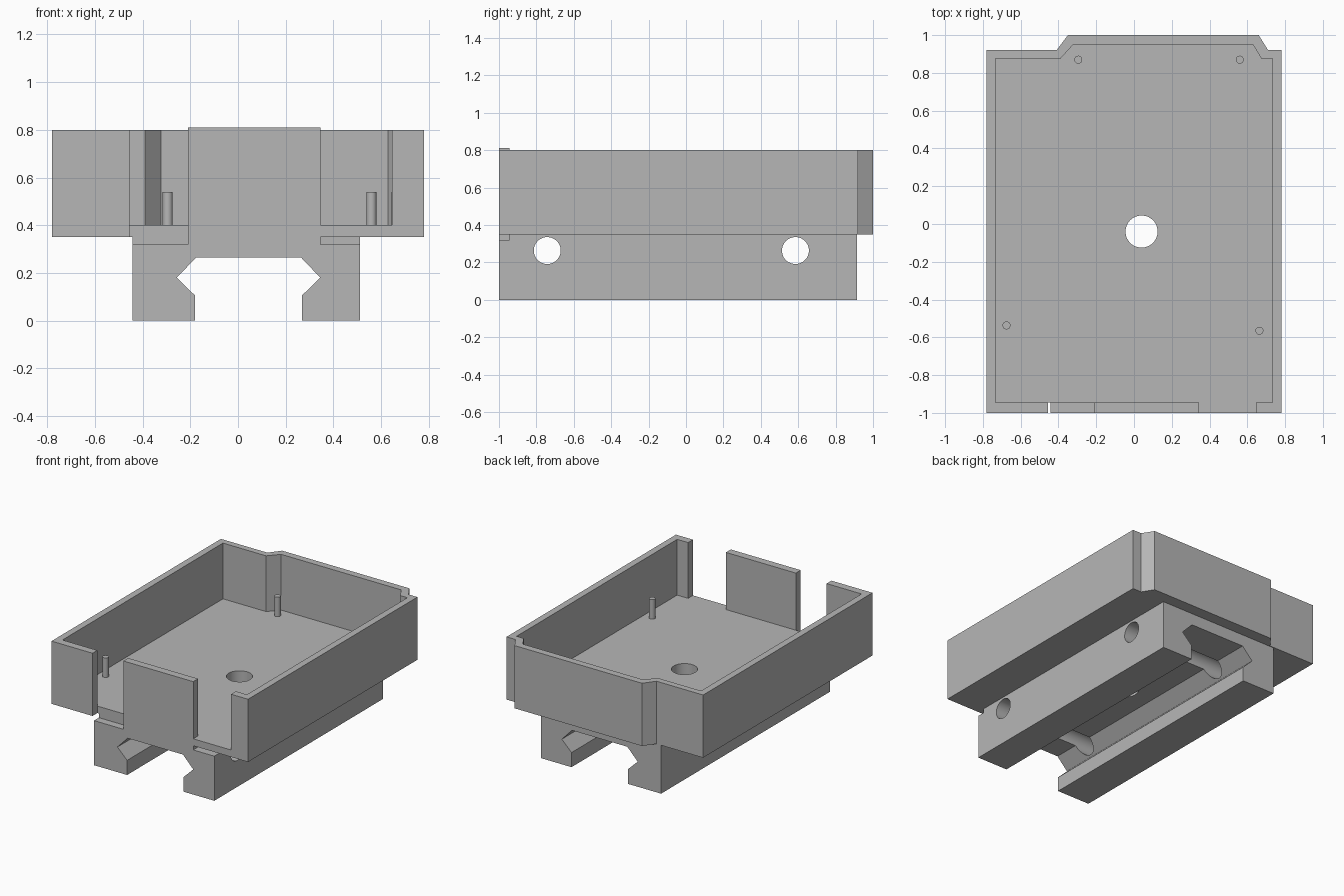
import bpy, bmesh, math
from mathutils import Matrix, Vector

if "Cube" in bpy.data.objects:
    bpy.data.objects.remove(bpy.data.objects["Cube"], do_unlink=True)

grey = bpy.data.materials.new("plain_grey")
grey.use_nodes = True
colour = (0.47, 0.47, 0.47, 1)
grey.diffuse_color = colour
grey.node_tree.nodes["Principled BSDF"].inputs["Base Color"].default_value = colour


def finish(name, bm):
    bmesh.ops.recalc_face_normals(bm, faces=bm.faces)
    mesh = bpy.data.meshes.new(name)
    bm.to_mesh(mesh)
    bm.free()
    mesh.materials.append(grey)
    ob = bpy.data.objects.new(name, mesh)
    bpy.context.scene.collection.objects.link(ob)
    return ob


def extrude(name, points, move):
    """Solid made by sweeping a closed outline along a vector."""
    bm = bmesh.new()
    face = bm.faces.new([bm.verts.new(p) for p in points])
    swept = bmesh.ops.extrude_face_region(bm, geom=[face])["geom"]
    verts = [g for g in swept if isinstance(g, bmesh.types.BMVert)]
    bmesh.ops.translate(bm, verts=verts, vec=Vector(move))
    return finish(name, bm)


def block(name, x, y, z):
    outline = [(x[0], y[0], z[0]), (x[1], y[0], z[0]),
               (x[1], y[1], z[0]), (x[0], y[1], z[0])]
    return extrude(name, outline, (0, 0, z[1] - z[0]))


def cylinder(name, centre, radius, length, sides=48, along_x=False):
    bm = bmesh.new()
    turn = Matrix.Rotation(math.pi / 2, 4, 'Y') if along_x else Matrix()
    bmesh.ops.create_cone(bm, cap_ends=True, segments=sides, radius1=radius,
                          radius2=radius, depth=length,
                          matrix=Matrix.Translation(centre) @ turn)
    return finish(name, bm)


def combine(target, tool, operation):
    """Apply a boolean and discard the tool."""
    mod = target.modifiers.new("combine", 'BOOLEAN')
    mod.operation, mod.solver, mod.object = operation, 'EXACT', tool
    tool.hide_render = True
    bpy.context.view_layer.update()
    deps = bpy.context.evaluated_depsgraph_get()
    result = bpy.data.meshes.new_from_object(target.evaluated_get(deps))
    target.modifiers.clear()
    target.data = result
    bpy.data.objects.remove(tool, do_unlink=True)


def smooth(ob):
    bpy.ops.object.select_all(action='DESELECT')
    ob.select_set(True)
    bpy.context.view_layer.objects.active = ob
    bpy.ops.object.shade_smooth_by_angle(angle=math.radians(30))


FRONT, INNER = -1.0, -0.945
UNDER, FLOOR, RIM = 0.35, 0.40, 0.80

# Open tray with a stepped back wall
outer = [(-0.78, FRONT), (0.78, FRONT), (0.78, 0.92), (0.71, 0.92),
         (0.66, 1.0), (-0.35, 1.0), (-0.41, 0.92), (-0.78, 0.92)]
inner = [(-0.732, INNER), (0.732, INNER), (0.732, 0.875), (0.675, 0.875),
         (0.63, 0.95), (-0.322, 0.95), (-0.39, 0.875), (-0.732, 0.875)]
body = extrude("enclosure_body", [(x, y, UNDER) for x, y in outer],
               (0, 0, RIM - UNDER))
combine(body, extrude("cavity", [(x, y, FLOOR) for x, y in inner], (0, 0, 1)),
        'DIFFERENCE')

# Rail with a notched channel, fused under the tray
rail = [(-0.443, 0), (-0.18, 0), (-0.18, 0.105), (-0.257, 0.18),
        (-0.175, 0.265), (0.264, 0.265), (0.345, 0.18), (0.268, 0.105),
        (0.268, 0), (0.512, 0), (0.512, 0.37), (-0.443, 0.37)]
combine(body, extrude("rail", [(x, FRONT, z) for x, z in rail],
                      (0, 0.915 - FRONT, 0)), 'UNION')

# Openings in the front wall, leaving a taller panel between them
combine(body, block("front_opening", (-0.455, 0.645), (-1.1, INNER),
                    (FLOOR, 1)), 'DIFFERENCE')
combine(body, block("front_panel", (-0.21, 0.345), (FRONT, INNER),
                    (0.37, 0.81)), 'UNION')
combine(body, block("right_notch", (-0.455, -0.21), (-1.1, INNER),
                    (0.32, 0.6)), 'DIFFERENCE')
combine(body, block("left_slot", (0.345, 0.6), (-1.1, INNER),
                    (0.32, UNDER)), 'DIFFERENCE')

# Round holes: one through the floor, two across the rail
combine(body, cylinder("floor_hole", (0.04, -0.04, 0.4), 0.085, 1),
        'DIFFERENCE')
for y in (-0.742, 0.585):
    combine(body, cylinder("cross_hole", (0, y, 0.263), 0.072, 2,
                           along_x=True), 'DIFFERENCE')
smooth(body)

# Locating pins standing on the floor
pins = {"back_right_pin": (-0.295, 0.87), "back_left_pin": (0.56, 0.87),
        "front_right_pin": (-0.675, -0.537), "front_left_pin": (0.664, -0.565)}
for name, (x, y) in pins.items():
    smooth(cylinder(name, (x, y, 0.465), 0.021, 0.15, sides=32))
